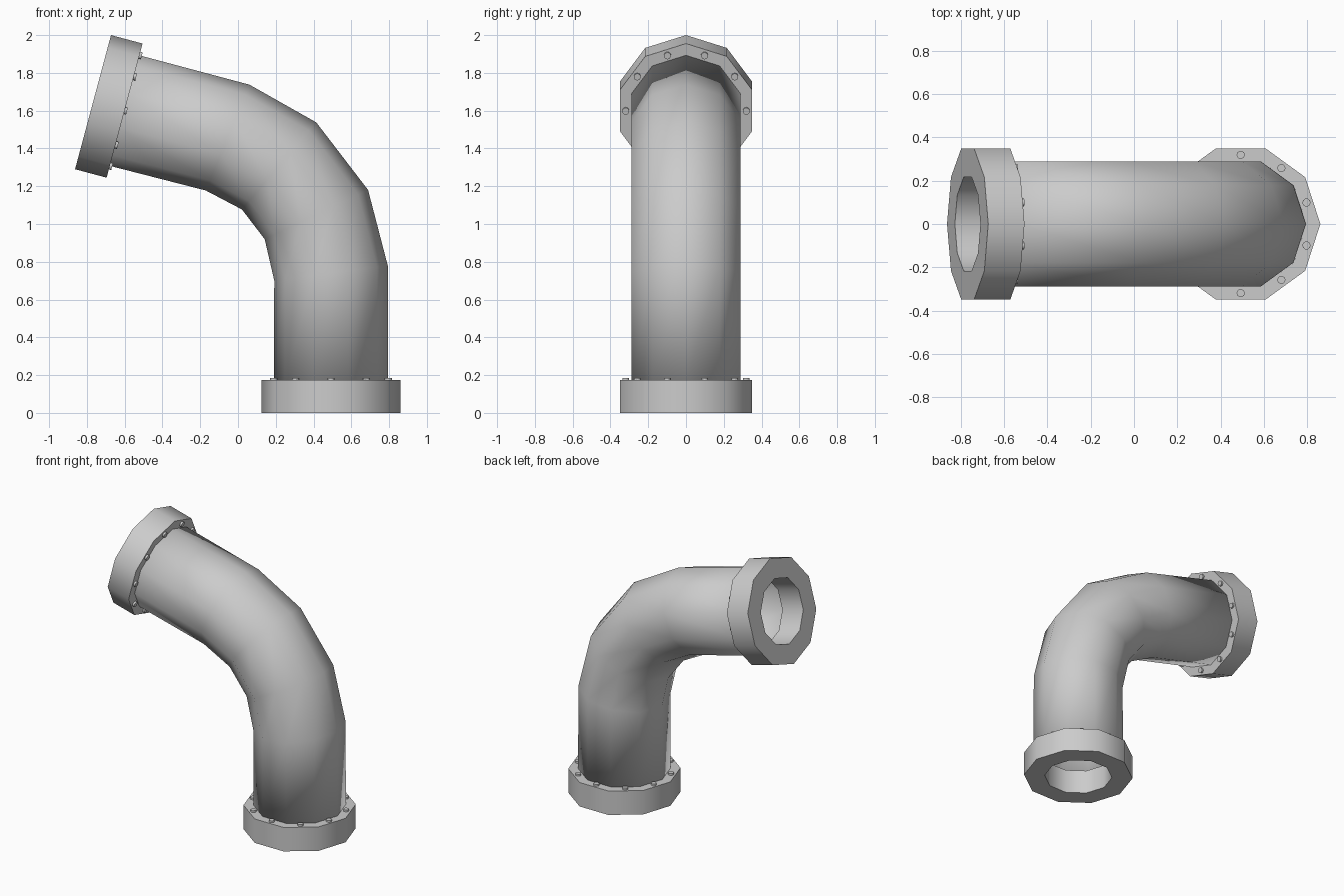
import bpy
import bmesh
from math import sin, cos, pi, radians
from mathutils import Vector

default_cube = bpy.data.objects.get("Cube")
if default_cube:
    bpy.data.objects.remove(default_cube, do_unlink=True)

SIDES = 10
PIPE_R, BORE_R, COLLAR_R = 0.303, 0.228, 0.3675
COLLAR_H, BOLT_RING_R, BOLT_R, BOLT_H = 0.173, 0.319, 0.019, 0.013

grey = bpy.data.materials.new("pipe grey")
grey.use_nodes = True
grey.diffuse_color = (0.6, 0.6, 0.6, 1)
grey.node_tree.nodes["Principled BSDF"].inputs["Base Color"].default_value = (0.6, 0.6, 0.6, 1)


def point(center, tilt, radius, angle):
    """Point on a circle whose plane is tilted towards -x by tilt degrees."""
    t = radians(tilt)
    across = Vector((cos(t), 0, sin(t)))
    return center + radius * (cos(angle) * across + sin(angle) * Vector((0, 1, 0)))


def axis(tilt):
    return Vector((-sin(radians(tilt)), 0, cos(radians(tilt))))


def ring(bm, center, tilt, radius, sides=SIDES):
    return [bm.verts.new(point(center, tilt, radius, 2 * pi * i / sides)) for i in range(sides)]


def bridge(bm, a, b):
    for i in range(len(a)):
        j = (i + 1) % len(a)
        bm.faces.new((a[i], a[j], b[j], b[i]))


def finish(bm, name, smooth_angle):
    bmesh.ops.recalc_face_normals(bm, faces=bm.faces[:])
    mesh = bpy.data.meshes.new(name)
    bm.to_mesh(mesh)
    bm.free()
    mesh.materials.append(grey)
    obj = bpy.data.objects.new(name, mesh)
    bpy.context.collection.objects.link(obj)
    bpy.ops.object.select_all(action="DESELECT")
    obj.select_set(True)
    bpy.context.view_layer.objects.active = obj
    bpy.ops.object.shade_smooth_by_angle(angle=radians(smooth_angle))
    return obj


# The two open ends: centre of the outer face and tilt of the inward axis
base = Vector((0.4925, 0, 0))
mouth = Vector((-0.7675, 0, 1.645))
ends = {"base": (base, 0, 1), "mouth": (mouth, 75, -1)}

# Bent pipe, swept through a few tilted rings
stations = [
    (base + axis(0) * 0.15, 0),
    (Vector((0.4925, 0, 0.74)), 7.5),
    (Vector((0.415, 0, 1.05)), 25.5),
    (Vector((0.2175, 0, 1.3075)), 49.5),
    (Vector((-0.055, 0, 1.4575)), 67.5),
    (mouth - axis(75) * 0.15, 75),
]
bm = bmesh.new()
rings = [ring(bm, c, tilt, PIPE_R) for c, tilt in stations]
for a, b in zip(rings, rings[1:]):
    bridge(bm, a, b)
pipe = finish(bm, "bent_pipe", 60)
wall = pipe.modifiers.new("wall", "SOLIDIFY")
wall.thickness = 0.02
wall.offset = -1

for label, (center, tilt, way) in ends.items():
    inward = axis(tilt) * way

    # Thick collar with a narrower bore
    bm = bmesh.new()
    inner_end = center + inward * COLLAR_H
    profile = [(center, BORE_R), (center, COLLAR_R), (inner_end, COLLAR_R), (inner_end, BORE_R)]
    loops = [ring(bm, c, tilt, r) for c, r in profile]
    for k in range(4):
        bridge(bm, loops[k], loops[(k + 1) % 4])
    finish(bm, label + "_collar", 40)

    # Bolt heads, one in the middle of each collar side
    bm = bmesh.new()
    for i in range(SIDES):
        spot = point(inner_end, tilt, BOLT_RING_R, 2 * pi * (i + 0.5) / SIDES)
        low = ring(bm, spot - inward * 0.005, tilt, BOLT_R)
        high = ring(bm, spot + inward * BOLT_H, tilt, BOLT_R)
        bridge(bm, low, high)
        bm.faces.new(low)
        bm.faces.new(high)
    finish(bm, label + "_bolts", 40)
